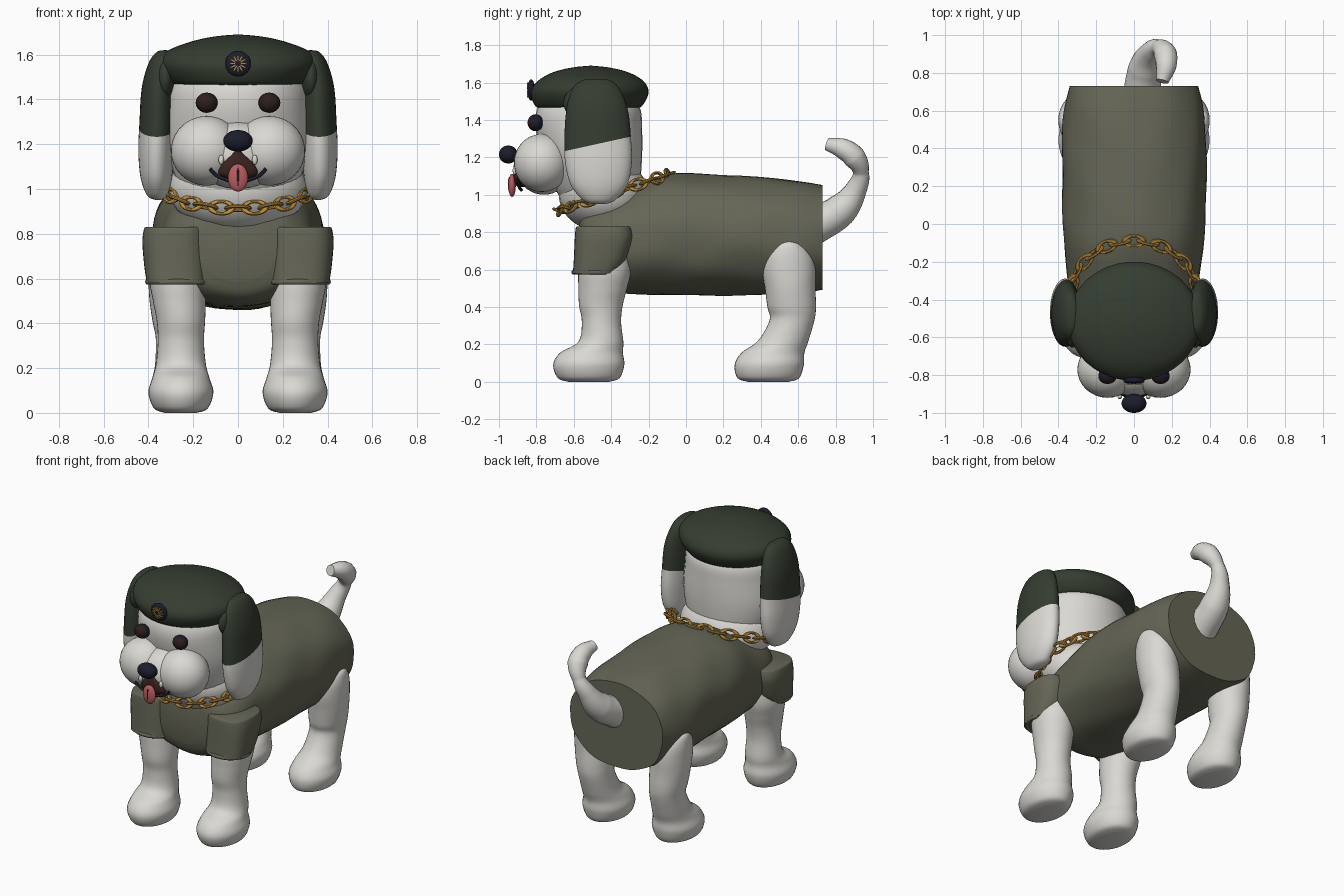
import bpy, bmesh, math
from mathutils import Vector, Matrix

cube = bpy.data.objects.get("Cube")
if cube:
    bpy.data.objects.remove(cube, do_unlink=True)


def material(name, color):
    m = bpy.data.materials.new(name)
    m.use_nodes = True
    m.diffuse_color = (*color, 1)
    m.node_tree.nodes["Principled BSDF"].inputs["Base Color"].default_value = (*color, 1)
    return m


WHITE = material("white fur", (.70, .69, .65))
OLIVE = material("olive cloth", (.13, .132, .093))
GREEN = material("dark green felt", (.035, .046, .03))
GOLD = material("gold", (.5, .27, .05))
NAVY = material("black navy", (.011, .012, .024))
BROWN = material("eye brown", (.026, .013, .011))
MOUTH = material("mouth brown", (.045, .018, .014))
PINK = material("tongue pink", (.48, .11, .12))


def finish(name, bm, *mats):
    bmesh.ops.recalc_face_normals(bm, faces=bm.faces)
    mesh = bpy.data.meshes.new(name)
    bm.to_mesh(mesh)
    bm.free()
    for m in mats:
        mesh.materials.append(m)
    ob = bpy.data.objects.new(name, mesh)
    bpy.context.collection.objects.link(ob)
    return ob


def spline(keys, steps=6):
    """Catmull-Rom interpolation of profile keys."""
    out = []
    for i in range(len(keys) - 1):
        a, b, c, d = (keys[max(0, min(len(keys) - 1, i + k))] for k in (-1, 0, 1, 2))
        for s in range(steps):
            t = s / steps
            out.append([q + .5 * t * (r - p + t * (2*p - 5*q + 4*r - w + t * (3*(q - r) + w - p)))
                        for p, q, r, w in zip(a, b, c, d)])
    return out + [keys[-1]]


def loft(axis, keys, side=1, power=2, sides=36, wrinkle=0):
    """Skin elliptical rings; key = (position, centre x, centre other, radius x, radius other)."""
    bm = bmesh.new()
    rings = []
    for p, cx, co, rx, ro in spline(keys):
        ring = []
        for k in range(sides):
            t = math.tau * k / sides
            c, s = math.cos(t), math.sin(t)
            w = 1 + wrinkle * (math.sin(9 * t + 7 * p) + math.sin(5 * t - 16 * p))
            x = side * (cx + max(rx, .002) * w * math.copysign(abs(c) ** (2 / power), c))
            o = co + max(ro, .002) * w * math.copysign(abs(s) ** (2 / power), s)
            ring.append(bm.verts.new((x, o, p) if axis == "z" else (x, p, o)))
        rings.append(ring)
    for r, q in zip(rings, rings[1:]):
        for k in range(sides):
            n = (k + 1) % sides
            bm.faces.new((r[k], r[n], q[n], q[k]))
    bm.faces.new(rings[0])
    bm.faces.new(rings[-1])
    return bm


def ball(name, pos, radii, *mats):
    bm = bmesh.new()
    bmesh.ops.create_uvsphere(bm, u_segments=32, v_segments=20, radius=1)
    bm.transform(Matrix.Translation(pos) @ Matrix.Diagonal((*radii, 1)))
    return finish(name, bm, *mats)


def tube(name, points, mat, depth=1):
    """Smooth curve tube; point = (x, y, z, radius)."""
    cu = bpy.data.curves.new(name, "CURVE")
    cu.dimensions = "3D"
    cu.bevel_depth, cu.bevel_resolution, cu.use_fill_caps = depth, 6, True
    sp = cu.splines.new("BEZIER")
    sp.bezier_points.add(len(points) - 1)
    for bp, (x, y, z, r) in zip(sp.bezier_points, points):
        bp.co, bp.radius = (x, y, z), r
        bp.handle_left_type = bp.handle_right_type = "AUTO"
    cu.materials.append(mat)
    ob = bpy.data.objects.new(name, cu)
    bpy.context.collection.objects.link(ob)


# Body, neck and head
finish("shirt_body", loft("y", [
    (-.57, 0, .74, .17, .15), (-.54, 0, .735, .26, .21), (-.45, 0, .735, .33, .255),
    (-.28, 0, .76, .35, .29), (-.1, 0, .785, .37, .322), (.1, 0, .785, .38, .325),
    (.4, 0, .78, .382, .315), (.6, 0, .775, .37, .3), (.73, 0, .77, .34, .28)],
    power=2.2, sides=56, wrinkle=.006), OLIVE)
ball("neck", (0, -.44, 1), (.31, .24, .2), WHITE)
finish("head", loft("z", [
    (.95, 0, -.47, .22, .18), (1.05, 0, -.48, .28, .23), (1.2, 0, -.5, .32, .265),
    (1.36, 0, -.52, .315, .285), (1.46, 0, -.52, .3, .275), (1.54, 0, -.52, .24, .22)]), WHITE)
ball("muzzle", (0, -.76, 1.15), (.2, .15, .15), WHITE)

# Beret with a round badge and rays
finish("beret", loft("z", [
    (1.455, 0, -.52, .26, .25), (1.48, 0, -.52, .31, .29), (1.55, 0, -.515, .35, .315),
    (1.61, 0, -.51, .325, .28), (1.655, 0, -.51, .22, .2), (1.68, 0, -.51, .11, .1),
    (1.69, 0, -.51, .005, .005)], sides=48), GREEN)
ball("badge", (0, -.828, 1.56), (.057, .02, .057), NAVY)
bm = bmesh.new()
for k in range(12):
    turn = Matrix.Translation((0, -.846, 1.56)) @ Matrix.Rotation(math.tau * k / 12, 4, "Y")
    bmesh.ops.create_cube(bm, size=1, matrix=turn @ Matrix.Translation((.027, 0, 0))
                          @ Matrix.Diagonal((.028, .009, .005, 1)))
finish("badge_rays", bm, GOLD)

# Nose, mouth and tongue
ball("nose", (0, -.95, 1.215), (.066, .05, .048), NAVY)
finish("mouth", loft("z", [
    (1.04, 0, -.87, .03, .03), (1.065, 0, -.885, .085, .03),
    (1.11, 0, -.893, .072, .03), (1.17, 0, -.9, .012, .02)]), MOUTH)
ball("tongue", (0, -.93, 1.05), (.045, .02, .062), PINK)
ball("tongue_groove", (0, -.946, 1.055), (.005, .006, .04), MOUTH)

# Parts on both sides
for side, tag in ((1, "left"), (-1, "right")):
    ball(tag + "_cheek", (side * .14, -.77, 1.17), (.16, .15, .155), WHITE)

    # Eye with a brown front and dark rim
    eye = ball(tag + "_eye", (side * .14, -.805, 1.385), (.049, .042, .045), NAVY, BROWN)
    for f in eye.data.polygons:
        f.material_index = int(f.normal.y < -.45)

    # Drooping ear, felt above a slanted cut
    bm = loft("z", [
        (.95, .355, -.465, .01, .03), (.97, .36, -.465, .045, .085), (1.05, .365, -.465, .07, .15),
        (1.17, .365, -.468, .08, .178), (1.3, .36, -.472, .08, .178), (1.45, .355, -.475, .075, .165),
        (1.56, .34, -.48, .06, .13), (1.61, .33, -.48, .035, .08), (1.62, .325, -.48, .005, .01)], side)
    point, normal = Vector((0, -.64, 1.235)), Vector((0, -.22, 1))
    bmesh.ops.bisect_plane(bm, geom=bm.verts[:] + bm.edges[:] + bm.faces[:],
                           plane_co=point, plane_no=normal)
    for f in bm.faces:
        f.material_index = int((f.calc_center_median() - point).dot(normal) > 0)
    finish(tag + "_ear", bm, WHITE, GREEN)

    # Felt joining beret and ear
    ball(tag + "_beret_flap", (side * .325, -.5, 1.49), (.05, .155, .11), GREEN)

    # Lip line and tooth
    tube(tag + "_lip", [(side * x, y, z, 1) for x, y, z in (
        (.125, -.9, 1.09), (.1, -.894, 1.063), (.05, -.892, 1.04), (0, -.88, 1.025))], NAVY, .008)
    ball(tag + "_tooth", (side * .075, -.915, 1.13), (.012, .012, .022), WHITE)

    # Front leg, sleeve and cuff
    finish(tag + "_front_leg", loft("z", [
        (0, .255, -.52, .07, .11), (.02, .255, -.52, .12, .165), (.09, .255, -.52, .145, .19),
        (.155, .255, -.505, .128, .168), (.215, .255, -.455, .112, .12), (.32, .255, -.452, .103, .105),
        (.41, .255, -.455, .108, .117), (.5, .262, -.445, .118, .13), (.6, .27, -.435, .125, .14),
        (.75, .27, -.43, .11, .12)], side), WHITE)
    finish(tag + "_sleeve", loft("z", [
        (.58, .275, -.485, .132, .12), (.65, .278, -.46, .14, .14), (.76, .282, -.44, .145, .155),
        (.82, .28, -.44, .14, .15), (.83, .28, -.44, .13, .14)], side, power=2.8), OLIVE)
    bpy.ops.mesh.primitive_torus_add(location=(side * .27, -.485, .585), major_radius=.132,
                                     minor_radius=.013, major_segments=36, minor_segments=10)
    cuff = bpy.context.object
    cuff.name = tag + "_cuff"
    cuff.scale.y = .88
    cuff.data.materials.append(OLIVE)

    # Rear leg
    finish(tag + "_rear_leg", loft("z", [
        (0, .255, .44, .07, .11), (.02, .255, .44, .12, .165), (.09, .255, .445, .145, .185),
        (.155, .255, .465, .128, .168), (.22, .258, .52, .112, .135), (.33, .262, .567, .105, .12),
        (.4, .268, .565, .112, .13), (.5, .275, .557, .12, .135), (.6, .285, .55, .115, .142),
        (.68, .288, .548, .112, .13), (.735, .29, .55, .1, .085), (.755, .3, .55, .06, .02)], side), WHITE)

# Curled tail
tube("tail", [(.04, .68, .83, .1), (.06, .83, .92, .088), (.09, .91, 1.03, .058), (.13, .935, 1.12, .042),
              (.165, .9, 1.2, .062), (.17, .84, 1.245, .056), (.15, .755, 1.27, .034)], WHITE)

# Neck chain of interlocking links
bpy.ops.mesh.primitive_torus_add(major_radius=.029, minor_radius=.0085,
                                 major_segments=20, minor_segments=8)
first = bpy.context.object
first.data.transform(Matrix.Diagonal((1.7, 1, 1, 1)))
first.data.materials.append(GOLD)
LINKS = 28


def chain_point(t):
    c = math.cos(t)
    return Vector((.335 * math.sin(t), -.385 - .295 * c, 1.012 - .098 * c))


for k in range(LINKS):
    link = first if k == 0 else bpy.data.objects.new("chain_link", first.data)
    if k:
        bpy.context.collection.objects.link(link)
    link.name = "chain_link_%d" % k
    t = math.tau * k / LINKS
    tangent = chain_point(t + .05) - chain_point(t - .05)
    roll = Matrix.Rotation(math.radians(70 if k % 2 else -20), 4, "X")
    link.matrix_world = (Matrix.Translation(chain_point(t))
                         @ tangent.to_track_quat("X", "Z").to_matrix().to_4x4() @ roll)

# Smooth shading with sharp edges kept
bpy.ops.object.select_all(action="DESELECT")
for ob in bpy.context.scene.objects:
    if ob.type == "MESH":
        ob.select_set(True)
        bpy.context.view_layer.objects.active = ob
bpy.ops.object.shade_smooth_by_angle(angle=math.radians(40))
